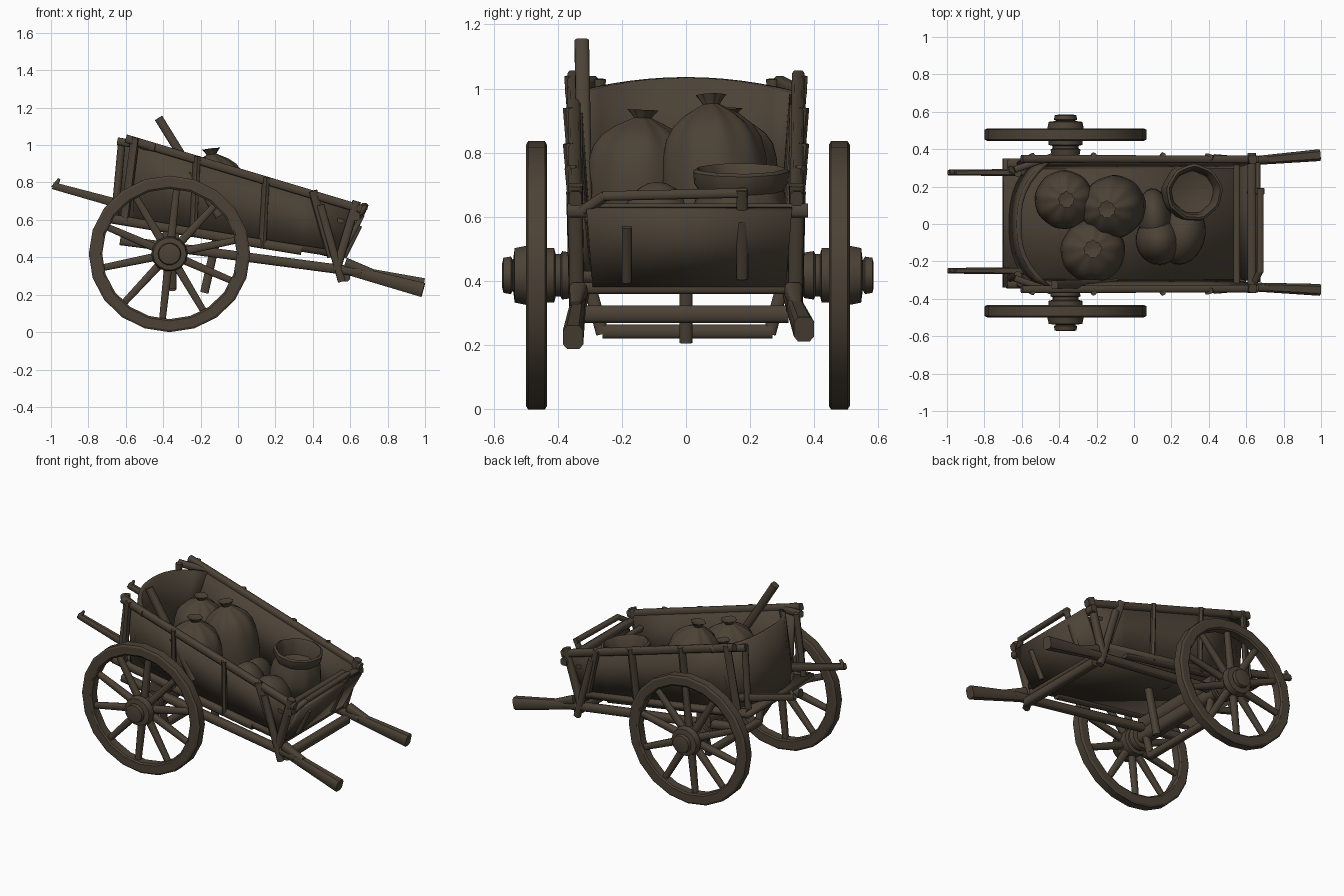
import bpy, bmesh, math
from mathutils import Vector, Matrix

if "Cube" in bpy.data.objects:
    bpy.data.objects.remove(bpy.data.objects["Cube"])

wood = bpy.data.materials.new("dark_brown")
wood.diffuse_color = (0.072, 0.055, 0.037, 1)
wood.use_nodes = True
wood.node_tree.nodes["Principled BSDF"].inputs["Base Color"].default_value = wood.diffuse_color


def finish(name, bm, smooth=None):
    bmesh.ops.recalc_face_normals(bm, faces=bm.faces)
    me = bpy.data.meshes.new(name)
    bm.to_mesh(me)
    bm.free()
    me.materials.append(wood)
    if smooth:
        for p in me.polygons:
            p.use_smooth = True
        me.set_sharp_from_angle(angle=math.radians(smooth))
    ob = bpy.data.objects.new(name, me)
    bpy.context.collection.objects.link(ob)
    return ob


def beam(name, a, b, w, h, end=1.0):
    """Chamfered timber from a to b; w is across, h is deep, end scales the b section."""
    a, b = Vector(a), Vector(b)
    d = (b - a).normalized()
    side = d.cross(Vector((0, 0, 1)))
    side = side.normalized() if side.length > 0.05 else Vector((0, 1, 0))
    up = side.cross(d)
    c = 0.6
    sec = [(1, c), (c, 1), (-c, 1), (-1, c), (-1, -c), (-c, -1), (c, -1), (1, -c)]
    bm = bmesh.new()
    rings = [[bm.verts.new(p + side * u * w / 2 * s + up * v * h / 2 * s) for u, v in sec]
             for p, s in ((a, 1), (b, end))]
    for i in range(8):
        j = (i + 1) % 8
        bm.faces.new((rings[0][i], rings[0][j], rings[1][j], rings[1][i]))
    bm.faces.new(rings[0])
    bm.faces.new(rings[1])
    return finish(name, bm, 50)


def sheet(name, rows, t):
    """Board made from two or more rows of points, given thickness t."""
    bm = bmesh.new()
    vs = [[bm.verts.new(p) for p in r] for r in rows]
    for r, q in zip(vs, vs[1:]):
        for i in range(len(r) - 1):
            bm.faces.new((r[i], r[i + 1], q[i + 1], q[i]))
    ob = finish(name, bm, 35)
    m = ob.modifiers.new("thick", 'SOLIDIFY')
    m.thickness, m.offset = t, 0
    return ob


def lathe(name, prof, n, mat, closed=False, ripple=None, smooth=40):
    """Spin (radius, height) points; ripple(height) gives the depth of folds."""
    bm = bmesh.new()
    rings = []
    for r, z in prof:
        ring = []
        for i in range(n):
            t = math.tau * i / n
            k = 1 + (ripple(z) * (math.sin(9 * t) + 0.6 * math.sin(4 * t + 1)) if ripple else 0)
            ring.append(bm.verts.new(mat @ Vector((r * k * math.cos(t), r * k * math.sin(t), z))))
        rings.append(ring)
    pairs = list(zip(rings, rings[1:])) + ([(rings[-1], rings[0])] if closed else [])
    for p, q in pairs:
        for i in range(n):
            j = (i + 1) % n
            bm.faces.new((p[i], p[j], q[j], q[i]))
    if not closed:
        bm.faces.new(rings[0])
        bm.faces.new(rings[-1])
    return finish(name, bm, smooth)


def floor_z(x):
    return 0.50 - 0.156 * x


def rail_z(x):
    return 0.855 - 0.30 * x


# Wheels (slightly flattened): rim, spokes, hub
WX, WZ, FLAT = -0.366, 0.418, 0.968
for s, tag, yc in ((-1, "front", -0.466), (1, "back", 0.478)):
    out = (Matrix.Translation((WX, yc, WZ)) @ Matrix.Diagonal((1, 1, FLAT, 1))
           @ Matrix.Rotation(-s * math.pi / 2, 4, 'X'))
    lathe(tag + "_wheel_rim", [(0.36, -0.026), (0.37, -0.033), (0.42, -0.033), (0.432, -0.026),
                               (0.432, 0.026), (0.42, 0.033), (0.37, 0.033), (0.36, 0.026)],
          20, out, closed=True, smooth=30)
    lathe(tag + "_wheel_hub", [(0.045, -0.115), (0.075, -0.11), (0.08, -0.08), (0.07, -0.075),
                               (0.07, -0.06), (0.09, -0.055), (0.09, 0.02), (0.098, 0.03),
                               (0.09, 0.068), (0.05, 0.073), (0.062, 0.08), (0.058, 0.103),
                               (0.04, 0.107)], 14, out, smooth=30)
    for i in range(10):
        t = math.radians(12 + 36 * i)
        c, z = math.cos(t), math.sin(t) * FLAT
        beam(f"{tag}_spoke_{i}", (WX + 0.07 * c, yc, WZ + 0.07 * z),
             (WX + 0.375 * c, yc, WZ + 0.375 * z), 0.04, 0.044, 0.8)

# Axle, bolster and hanging frame beneath
beam("axle", (WX, -0.44, WZ), (WX, 0.44, WZ), 0.085, 0.085)
beam("bolster", (WX, -0.34, 0.49), (WX, 0.34, 0.49), 0.10, 0.10)
beam("hanging_bar", (-0.35, -0.26, 0.243), (-0.35, 0.27, 0.243), 0.045, 0.045)
beam("prop_leg", (-0.11, 0, 0.52), (-0.18, 0, 0.21), 0.04, 0.045)

# Cart bed and curved headboard
sheet("floor", [[(x, y, floor_z(x)) for y in (-0.34, 0.35)] for x in (-0.70, 0.56)], 0.035)
top, mid, low = [], [], []
for i in range(13):
    u = -1 + i / 6
    bulge = 1 - abs(u) ** 2.6
    top.append((-0.46 - 0.155 * bulge, 0.335 * u, 0.99 + 0.045 * (1 - u * u)))
    mid.append((-0.51 - 0.125 * bulge, 0.325 * u, 0.79))
    low.append((-0.56 - 0.10 * bulge, 0.31 * u, 0.59))
sheet("headboard", [top, mid, low], 0.025)

# Front board, leaning outward, with its bent frame
sheet("front_board", [[(0.53, -0.29, 0.37), (0.53, 0.31, 0.37)],
                      [(0.665, -0.31, 0.625), (0.665, 0.33, 0.625)]], 0.025)
beam("front_frame_top", (0.675, -0.26, 0.665), (0.675, 0.19, 0.675), 0.035, 0.03)
beam("front_frame_corner", (0.64, -0.32, 0.62), (0.675, -0.25, 0.667), 0.035, 0.03)
beam("front_frame_post", (0.685, 0.175, 0.685), (0.565, 0.175, 0.41), 0.035, 0.03)
beam("front_board_batten", (0.65, -0.185, 0.57), (0.565, -0.185, 0.40), 0.03, 0.03)
beam("front_top_bar", (0.63, -0.37, 0.62), (0.63, 0.38, 0.62), 0.045, 0.045)
beam("front_inner_bar", (0.55, -0.34, 0.60), (0.55, 0.34, 0.60), 0.035, 0.035)
beam("front_sill", (0.53, -0.32, 0.38), (0.53, 0.32, 0.38), 0.04, 0.04)
beam("shaft_crossbar", (0.57, -0.32, 0.297), (0.57, 0.32, 0.297), 0.055, 0.055)

# Parts mirrored on both sides
for s, tag in ((-1, "front_side"), (1, "back_side")):
    xs = (-0.56, -0.25, 0.05, 0.35, 0.62)
    sheet(tag + "_board", [[(x, s * 0.335, rail_z(x) - 0.01) for x in xs],
                           [(min(x, 0.53), s * 0.305, floor_z(x) - 0.01) for x in xs]], 0.025)
    beam(tag + "_top_rail", (-0.60, s * 0.35, rail_z(-0.60)), (0.66, s * 0.345, rail_z(0.66)), 0.04, 0.045)
    beam(tag + "_lower_rail", (-0.68, s * 0.32, floor_z(-0.68)), (0.34, s * 0.32, floor_z(0.34) - 0.01),
         0.05, 0.05)
    for i, (x, lean) in enumerate(((-0.55, -0.06), (-0.22, -0.02), (0.15, -0.02), (0.40, 0.10))):
        beam(f"{tag}_stake_{i}", (x, s * 0.36, rail_z(x) + 0.02),
             (x + lean, s * 0.325, floor_z(x + lean) - 0.02), 0.03, 0.045)
    beam(tag + "_corner_post", (0.635, s * 0.345, 0.70), (0.525, s * 0.34, 0.33), 0.045, 0.045)
    beam(tag + "_brace", (0.44, s * 0.355, 0.68), (0.555, s * 0.345, 0.27), 0.035, 0.04)
    # long shaft, wedge block and widening grip
    ey, ez = (0.368, 0.25) if s > 0 else (-0.352, 0.225)
    beam(tag + "_shaft", (-0.63, s * 0.30, 0.49), (0.66, s * 0.338, 0.32), 0.05, 0.05)
    beam(tag + "_shaft_grip", (0.60, s * 0.335, 0.33), (0.99, ey, ez), 0.045, 0.055, 1.4)
    beam(tag + "_shaft_block", (0.575, s * 0.335, 0.37), (0.72, s * 0.345, 0.32), 0.055, 0.055, 0.6)
    # rear handle with hooked tip
    hy = 0.275 if s > 0 else -0.25
    beam(tag + "_handle", (-0.56, hy, 0.665), (-0.99, hy, 0.783), 0.04, 0.05, 0.75)
    beam(tag + "_handle_tip", (-0.985, hy, 0.77), (-0.955, hy, 0.82), 0.03, 0.03, 0.5)
    beam(tag + "_hanger", (-0.35, s * 0.26, 0.235), (-0.35, s * 0.31, 0.42), 0.04, 0.04)
    beam(tag + "_headboard_post", (-0.62, s * 0.27, 1.03), (-0.66, s * 0.29, 0.60), 0.035, 0.035)
    beam(tag + "_headboard_arm", (-0.64, s * 0.29, 1.02), (-0.44, s * 0.36, 0.985), 0.035, 0.04)

# Loose pole leaning out over the side
beam("loose_pole", (-0.425, -0.325, 1.145), (-0.10, -0.315, 0.62), 0.045, 0.045)


# Tied sacks: full belly, rounded shoulders, gathered knot
def tied_sack(name, x, y, r, h, tilt, lean):
    f = ((0.7, 0), (0.93, 0.07), (1.0, 0.22), (1.01, 0.42), (0.97, 0.58), (0.88, 0.70),
         (0.72, 0.79), (0.50, 0.86), (0.27, 0.91), (0.15, 0.935), (0.20, 0.965), (0.27, 1.0), (0.06, 0.98))
    m = (Matrix.Translation((x, y, floor_z(x) + 0.01)) @ Matrix.Rotation(tilt, 4, 'Y')
         @ Matrix.Rotation(lean, 4, 'X'))
    lathe(name, [(a * r, b * h) for a, b in f], 54, m, smooth=60,
          ripple=lambda z: 0.008 + 0.14 * max(0, z / h - 0.55))


tied_sack("sack_rear", -0.38, 0.13, 0.155, 0.37, 0.05, 0.0)
tied_sack("sack_middle", -0.09, 0.10, 0.165, 0.46, -0.12, 0.05)
tied_sack("sack_near", -0.22, -0.15, 0.17, 0.39, 0.0, -0.04)

# Open sack with rolled rim and hollow mouth
lathe("open_sack", [(0.10, 0), (0.145, 0.04), (0.155, 0.11), (0.145, 0.18), (0.13, 0.22), (0.145, 0.245),
                    (0.148, 0.28), (0.135, 0.288), (0.118, 0.26), (0.11, 0.19), (0.04, 0.17)], 36,
      Matrix.Translation((0.29, 0.17, floor_z(0.29) + 0.01)) @ Matrix.Rotation(0.12, 4, 'Y'),
      ripple=lambda z: 0.02, smooth=50)

# Slumped sack curling round the open one, flattened on the floor
for i, (x, y, rx, ry, rz, turn) in enumerate(((0.11, 0.03, 0.09, 0.16, 0.17, 0.1),
                                              (0.13, -0.09, 0.12, 0.13, 0.20, 0.3),
                                              (0.26, -0.06, 0.12, 0.16, 0.15, -0.3))):
    bm = bmesh.new()
    bmesh.ops.create_uvsphere(bm, u_segments=24, v_segments=14, radius=1,
                              matrix=Matrix.Translation((x, y, floor_z(x) + 0.03))
                              @ Matrix.Rotation(turn, 4, 'Z') @ Matrix.Diagonal((rx, ry, rz, 1)))
    for v in bm.verts:
        v.co.z = max(v.co.z, floor_z(v.co.x) + 0.012)
    finish(f"slumped_sack_{i}", bm, 60)
